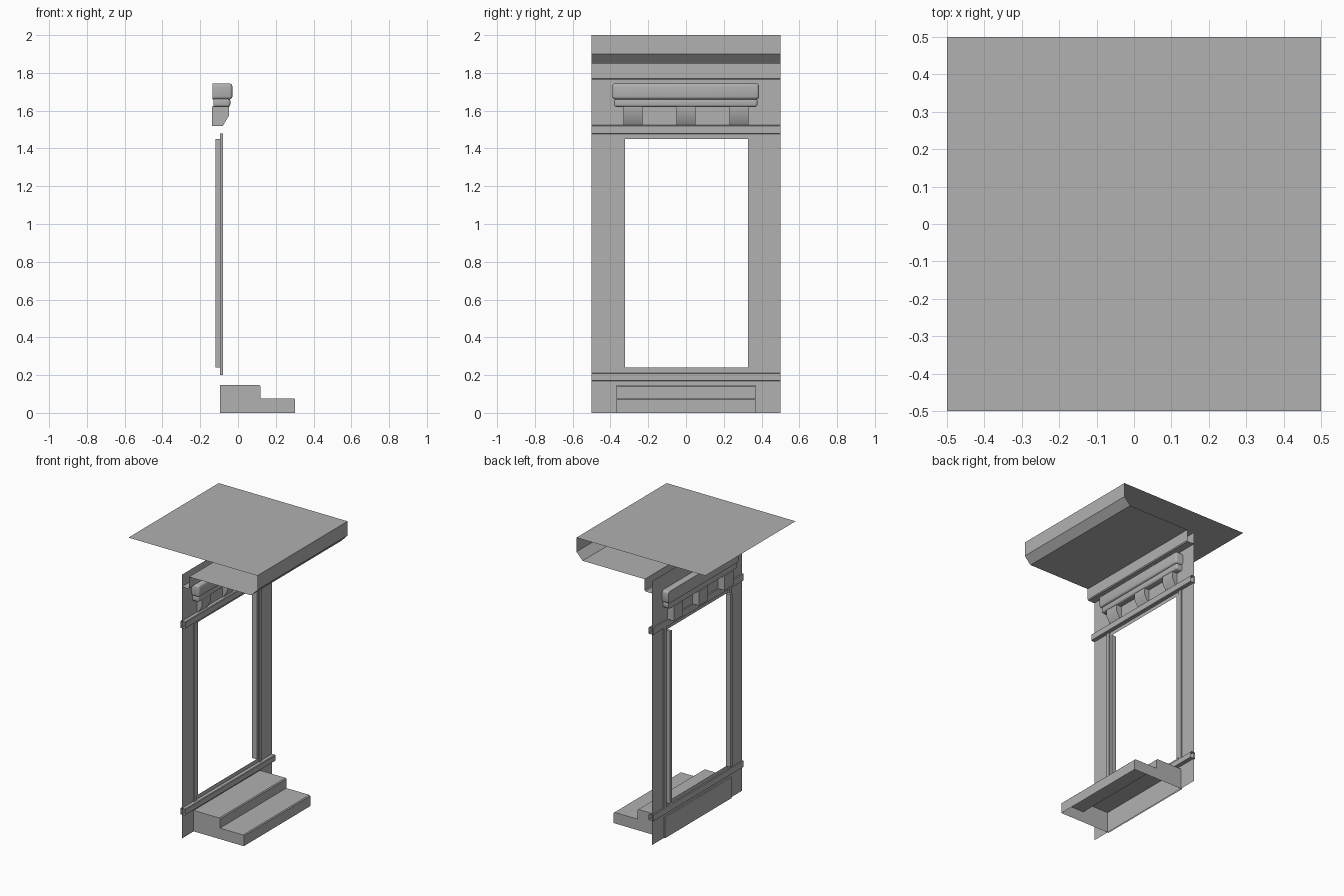
import bpy, bmesh, math

if "Cube" in bpy.data.objects:
    bpy.data.objects.remove(bpy.data.objects["Cube"])

WALL = -0.086  # x of the facade sheet, which faces +x
stone = bpy.data.materials.new("dark_stone")
stone.diffuse_color = (0.44, 0.44, 0.44, 1)
stone.use_nodes = True
stone.node_tree.nodes["Principled BSDF"].inputs["Base Color"].default_value = stone.diffuse_color


def make(name, bm):
    mesh = bpy.data.meshes.new(name)
    bm.to_mesh(mesh)
    bm.free()
    mesh.materials.append(stone)
    ob = bpy.data.objects.new(name, mesh)
    bpy.context.collection.objects.link(ob)
    return ob


def sweep(name, profile, y0, y1, closed=False, bevel=0.0):
    """Extrude an (x, z) profile along y; closed profiles get end caps."""
    bm = bmesh.new()
    a = [bm.verts.new((x, y0, z)) for x, z in profile]
    b = [bm.verts.new((x, y1, z)) for x, z in profile]
    n = len(profile)
    for i in range(n if closed else n - 1):
        j = (i + 1) % n
        bm.faces.new((a[i], b[i], b[j], a[j]))
    if closed:
        bm.faces.new(a)
        bm.faces.new(b[::-1])
        bmesh.ops.recalc_face_normals(bm, faces=bm.faces)
    if bevel:  # round every edge except those on the back face
        back = min(x for x, z in profile) + 1e-4
        edges = [e for e in bm.edges if any(v.co.x > back for v in e.verts)]
        bmesh.ops.bevel(bm, geom=edges, offset=bevel, segments=3, profile=0.5, affect='EDGES')
    return make(name, bm)


def box(name, x0, x1, y0, y1, z0, z1, bevel=0.0):
    return sweep(name, [(x0, z0), (x1, z0), (x1, z1), (x0, z1)], y0, y1, True, bevel)


# Facade sheet: a 3 x 3 grid without its centre cell
Y0, Y1, Z0, Z1 = -0.322, 0.328, 0.24, 1.45
bm = bmesh.new()
ys, zs = (-0.5, Y0, Y1, 0.5), (0, Z0, Z1, 1.85)
grid = [[bm.verts.new((WALL, y, z)) for z in zs] for y in ys]
for i in range(3):
    for j in range(3):
        if (i, j) != (1, 1):
            bm.faces.new((grid[i][j], grid[i + 1][j], grid[i + 1][j + 1], grid[i][j + 1]))
make("facade_wall", bm)

# Window jambs and the upright trims beside them
for side, jamb, trim in (("left", Y0 - 0.02, -0.372), ("right", Y1, 0.35)):
    box(side + "_window_jamb", -0.12, -0.083, jamb, jamb + 0.02, Z0, Z1)
    box(side + "_window_trim", -0.095, -0.079, trim, trim + 0.027, 0.20, 1.48)

# Horizontal bands: hollow tubes running through the wall, open at the ends
c, back, front = 0.004, -0.095, -0.06
for name, z0, z1 in (("sill_band", 0.168, 0.212), ("lintel_band", 1.476, 1.524)):
    sweep(name, [(back, z1), (back, z0), (front - c, z0), (front, z0 + c),
                 (front, z1 - c), (front - c, z1), (back, z1)][::-1], -0.5, 0.5)

# Cornice under the canopy
sweep("cornice", [(WALL, 1.765), (-0.036, 1.765), (-0.03, 1.771), (-0.03, 1.85)], -0.5, 0.5)

# Canopy: top, fascia, chamfer and soffit in one folded sheet
sweep("canopy", [(-0.5, 2), (0.5, 2), (0.5, 1.9), (0.452, 1.85), (-0.03, 1.85)][::-1], -0.5, 0.5)

# Ledge above the window with three brackets
box("ledge_top", -0.135, -0.03, -0.39, 0.387, 1.66, 1.744, bevel=0.015)
box("ledge_base", -0.13, -0.041, -0.38, 0.378, 1.62, 1.665, bevel=0.012)
for i, y in enumerate((-0.28, 0.0, 0.28)):
    sweep(f"bracket_{i + 1}", [(-0.137, 1.52), (-0.08, 1.52), (-0.047, 1.575),
                               (-0.047, 1.622), (-0.137, 1.622)],
          y - 0.05, y + 0.05, True)

# Entrance steps, hollow underneath
c = 0.006
profile = [(-0.095, 0), (-0.095, 0.147), (0.118 - c, 0.147), (0.118, 0.147 - c), (0.118, 0.077),
           (0.303 - c, 0.077), (0.303, 0.077 - c), (0.303, 0)]
steps = sweep("steps", profile, -0.368, 0.368, True)
bm = bmesh.new()
bm.from_mesh(steps.data)
bottom = [f for f in bm.faces if all(v.co.z < 1e-4 for v in f.verts)]
bmesh.ops.delete(bm, geom=bottom, context='FACES_ONLY')
bm.to_mesh(steps.data)
bm.free()

# Soft shading with crisp corners
for ob in bpy.context.collection.objects:
    ob.select_set(True)
    bpy.context.view_layer.objects.active = ob
bpy.ops.object.shade_smooth_by_angle(angle=math.radians(40))
